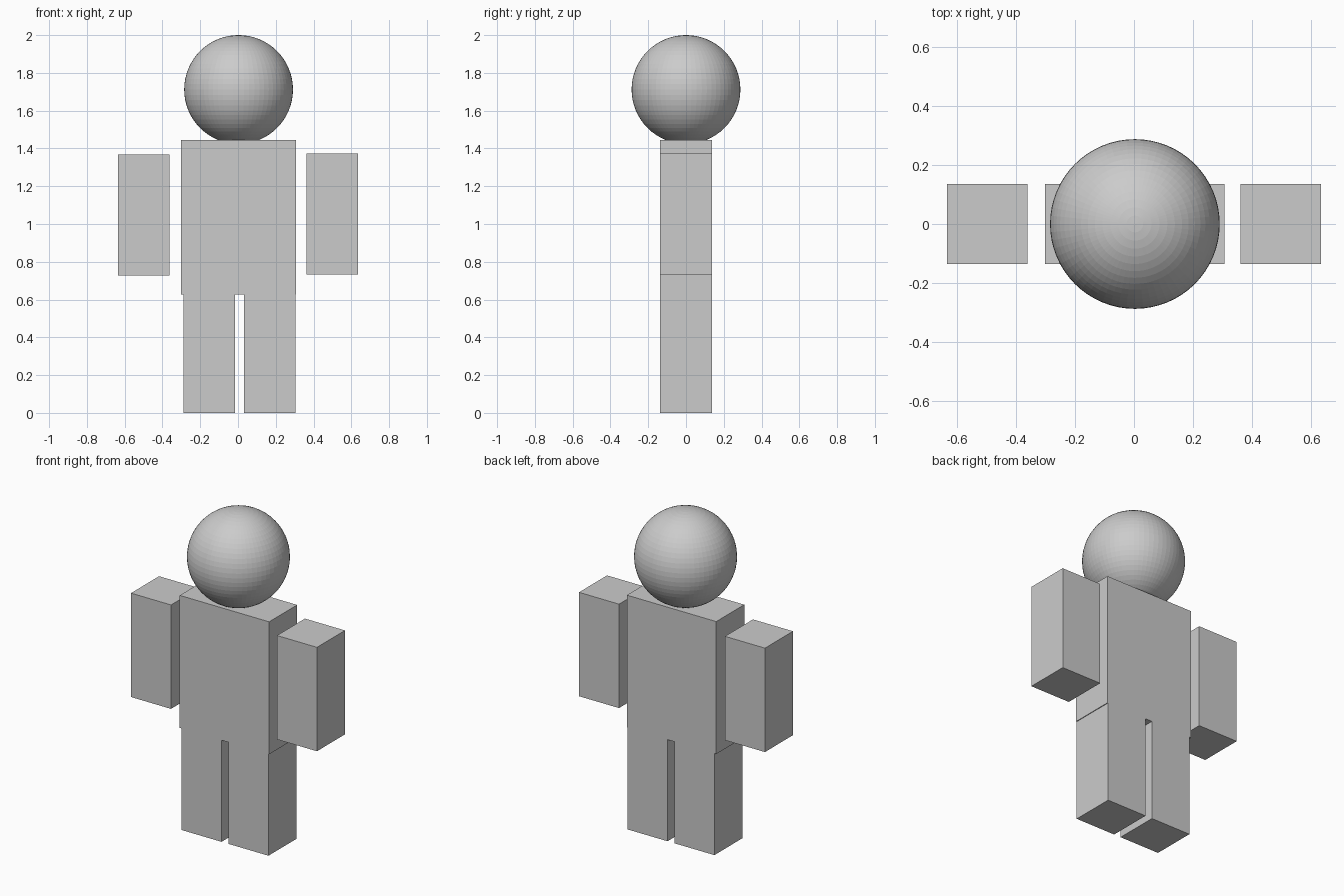
import bpy

# Remove the default cube
if "Cube" in bpy.data.objects:
    bpy.data.objects.remove(bpy.data.objects["Cube"], do_unlink=True)

# Single grey material
GREY = (0.6, 0.6, 0.6, 1)
grey = bpy.data.materials.new("light_grey")
grey.use_nodes = True
grey.diffuse_color = GREY
bsdf = next(n for n in grey.node_tree.nodes if n.type == "BSDF_PRINCIPLED")
bsdf.inputs["Base Color"].default_value = GREY

DEPTH = 0.273


def finish(name):
    obj = bpy.context.object
    obj.name = name
    obj.data.materials.append(grey)
    return obj


def block(name, x, bottom, width, height):
    """Upright box, centred front to back, standing at the given height."""
    bpy.ops.mesh.primitive_cube_add(size=1, location=(x, 0, bottom + height / 2))
    obj = finish(name)
    obj.scale = (width, DEPTH, height)
    bpy.ops.object.transform_apply(location=False, rotation=False, scale=True)


# Torso
block("torso", 0.003, 0.627, 0.61, 0.817)

# Arms
block("right_arm", -0.498, 0.728, DEPTH, 0.641)
block("left_arm", 0.498, 0.733, DEPTH, 0.641)

# Legs
block("right_leg", -0.153, 0, DEPTH, 0.63)
block("left_leg", 0.167, 0, DEPTH, 0.63)

# Faceted ball head
bpy.ops.mesh.primitive_uv_sphere_add(segments=64, ring_count=32, radius=0.288,
                                     location=(0.003, 0, 1.712))
finish("head")
